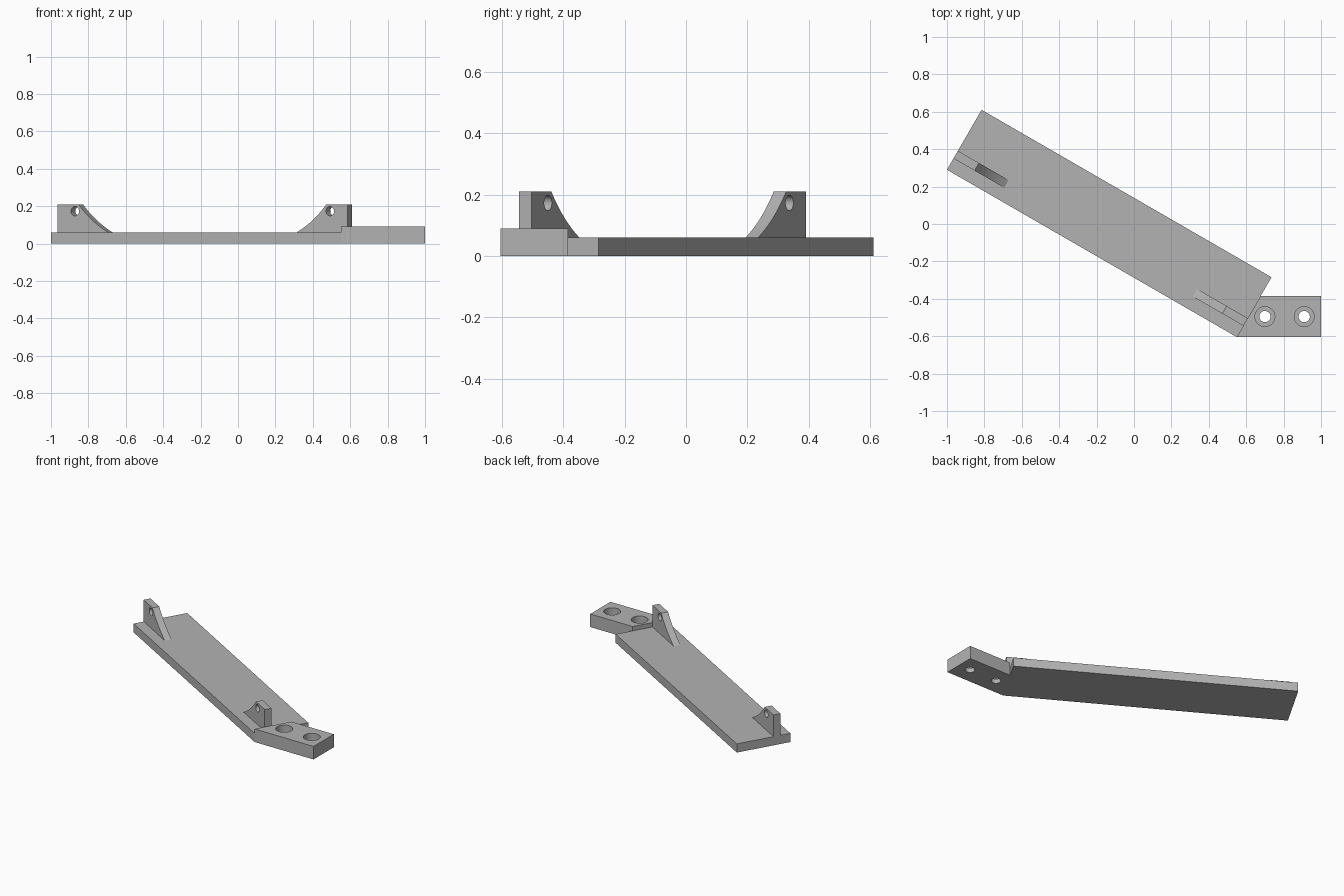
import bpy
import bmesh
import math
from mathutils import Matrix, Vector

cube = bpy.data.objects.get("Cube")
if cube:
    bpy.data.objects.remove(cube, do_unlink=True)

grey = bpy.data.materials.new("plain grey")
grey.use_nodes = True
colour = (0.45, 0.45, 0.45, 1)
grey.diffuse_color = colour
grey.node_tree.nodes["Principled BSDF"].inputs["Base Color"].default_value = colour

LENGTH, WIDTH, THICK = 1.79, 0.37, 0.06
# Plate frame: u runs along the plate, v across it, origin at the left front corner
FRAME = Matrix.Translation((-1, 0.29, 0)) @ Matrix.Rotation(math.radians(-30), 4, "Z")


def prism(name, points, depth, matrix):
    """Extrude a flat outline by a depth vector and place it."""
    bm = bmesh.new()
    face = bm.faces.new([bm.verts.new(p) for p in points])
    top = bmesh.ops.extrude_face_region(bm, geom=[face])["geom"]
    bmesh.ops.translate(bm, vec=Vector(depth),
                        verts=[v for v in top if isinstance(v, bmesh.types.BMVert)])
    bmesh.ops.recalc_face_normals(bm, faces=bm.faces)
    bm.transform(matrix)
    mesh = bpy.data.meshes.new(name)
    bm.to_mesh(mesh)
    bm.free()
    mesh.materials.append(grey)
    obj = bpy.data.objects.new(name, mesh)
    bpy.context.collection.objects.link(obj)
    return obj


def drill(obj, radius, depth, matrix):
    """Cut a round hole, then discard the cutter."""
    bpy.ops.mesh.primitive_cylinder_add(vertices=40, radius=radius, depth=depth)
    cutter = bpy.context.object
    cutter.hide_render = True
    cutter.data.materials.append(grey)
    cutter.matrix_world = matrix
    mod = obj.modifiers.new("hole", "BOOLEAN")
    mod.operation = "DIFFERENCE"
    mod.solver = "EXACT"
    mod.object = cutter
    bpy.ops.object.select_all(action="DESELECT")
    obj.select_set(True)
    bpy.context.view_layer.objects.active = obj
    bpy.ops.object.modifier_apply(modifier=mod.name)
    bpy.data.objects.remove(cutter, do_unlink=True)
    bpy.ops.object.shade_smooth_by_angle(angle=math.radians(25))


# Long slanted base plate
prism("base_plate", [(0, 0, 0), (LENGTH, 0, 0), (LENGTH, WIDTH, 0), (0, WIDTH, 0)],
      (0, 0, THICK), FRAME)

# Upright lugs at both ends, each with a concave sloping edge and a pin hole
LUG_V, LUG_T, LUG_TOP = 0.07, 0.047, 0.21
start, end, bend = Vector((0.13, LUG_TOP)), Vector((0.313, THICK)), Vector((0.206, 0.117))
slope = []
for i in range(13):
    t = i / 12
    slope.append(start * (1 - t) ** 2 + bend * 2 * t * (1 - t) + end * t * t)
outline = [(0, THICK), (0, LUG_TOP)] + [tuple(p) for p in slope]

for name, base, sign in (("left_end_lug", 0, 1), ("right_end_lug", LENGTH, -1)):
    lug = prism(name, [(base + sign * u, LUG_V, z) for u, z in outline],
                (0, LUG_T, 0), FRAME)
    drill(lug, 0.025, 0.2, FRAME @ Matrix.Translation(
        (base + sign * 0.108, LUG_V + LUG_T / 2, 0.173))
        @ Matrix.Rotation(math.pi / 2, 4, "X"))

# Mounting tab joined to the plate end, with two counterbored screw holes
TAB_TOP = 0.09
tab = prism("mounting_tab", [(0.55, -0.605, 0), (1, -0.605, 0), (1, -0.385, 0),
                             (0.677, -0.385, 0)], (0, 0, TAB_TOP), Matrix())
for x in (0.70, 0.91):
    drill(tab, 0.053, 0.12, Matrix.Translation((x, -0.495, TAB_TOP)))
    drill(tab, 0.03, 0.4, Matrix.Translation((x, -0.495, 0)))
